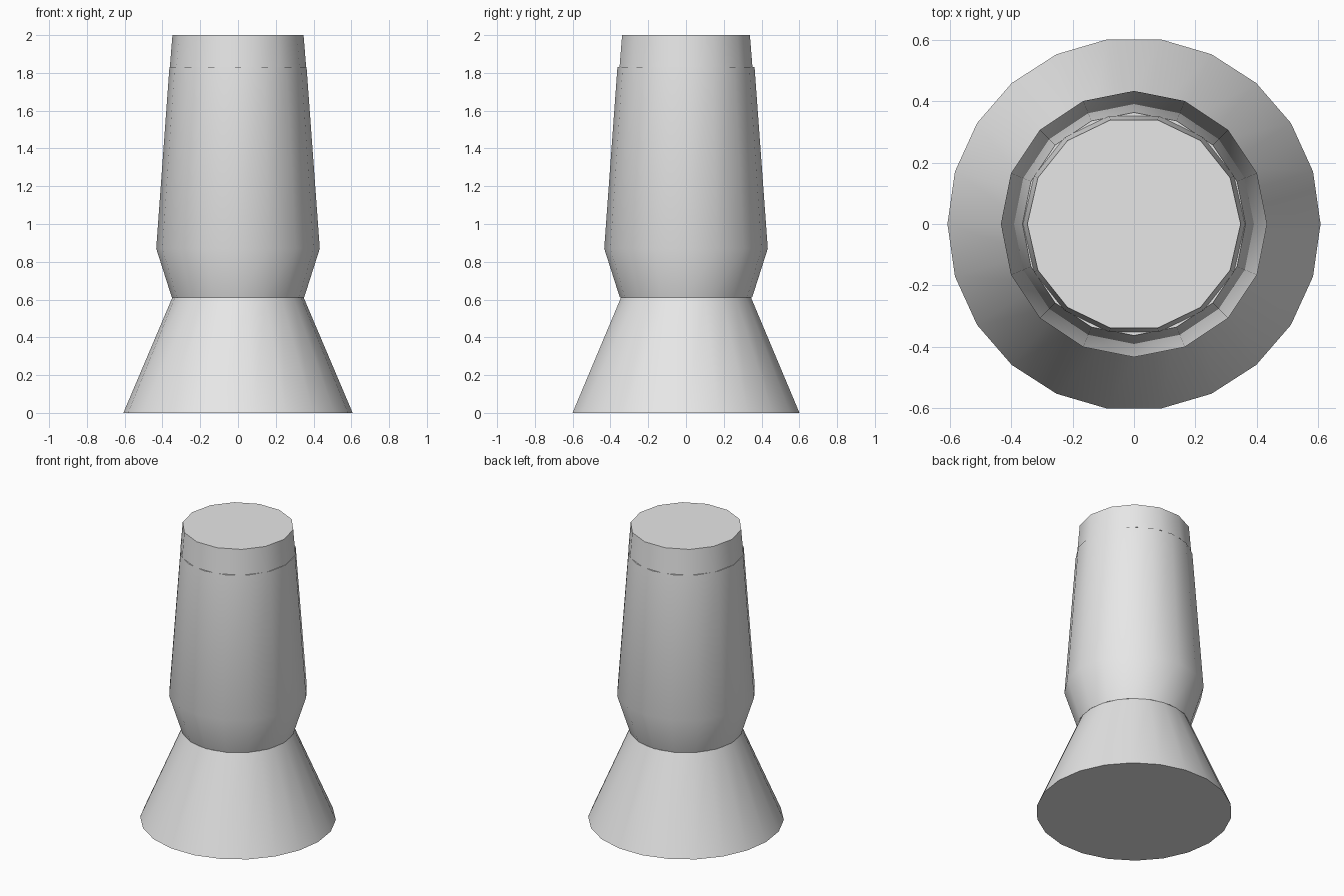
import bpy, bmesh, math

cube = bpy.data.objects.get("Cube")
if cube:
    bpy.data.objects.remove(cube, do_unlink=True)

grey = bpy.data.materials.new("plain grey")
grey.use_nodes = True
colour = (0.8, 0.8, 0.8, 1)
grey.diffuse_color = colour
grey.node_tree.nodes["Principled BSDF"].inputs["Base Color"].default_value = colour


def lathe(name, sides, profile):
    """Closed turned part from (radius, height) rings, first corner on +x."""
    bm = bmesh.new()
    rings = []
    for r, z in profile:
        angles = [math.tau * i / sides for i in range(sides)]
        rings.append([bm.verts.new((r * math.cos(a), r * math.sin(a), z)) for a in angles])
    for low, high in zip(rings, rings[1:]):
        for i in range(sides):
            j = (i + 1) % sides
            bm.faces.new((low[i], low[j], high[j], high[i]))
    bm.faces.new(rings[0][::-1])
    bm.faces.new(rings[-1])
    mesh = bpy.data.meshes.new(name)
    bm.to_mesh(mesh)
    bm.free()
    mesh.materials.append(grey)
    obj = bpy.data.objects.new(name, mesh)
    bpy.context.collection.objects.link(obj)
    bpy.ops.object.select_all(action="DESELECT")
    obj.select_set(True)
    bpy.context.view_layer.objects.active = obj
    bpy.ops.object.shade_smooth_by_angle(angle=math.radians(30))
    return obj


# Flared foot
lathe("base", 22, [(0.607, 0), (0.348, 0.61)])
# Tapered vessel with a narrowed lower band
lathe("glass_body", 16, [(0.35, 0.61), (0.433, 0.87), (0.363, 1.83)])
# Cap closing the top
lathe("cap", 14, [(0.361, 1.83), (0.347, 2.0)])
